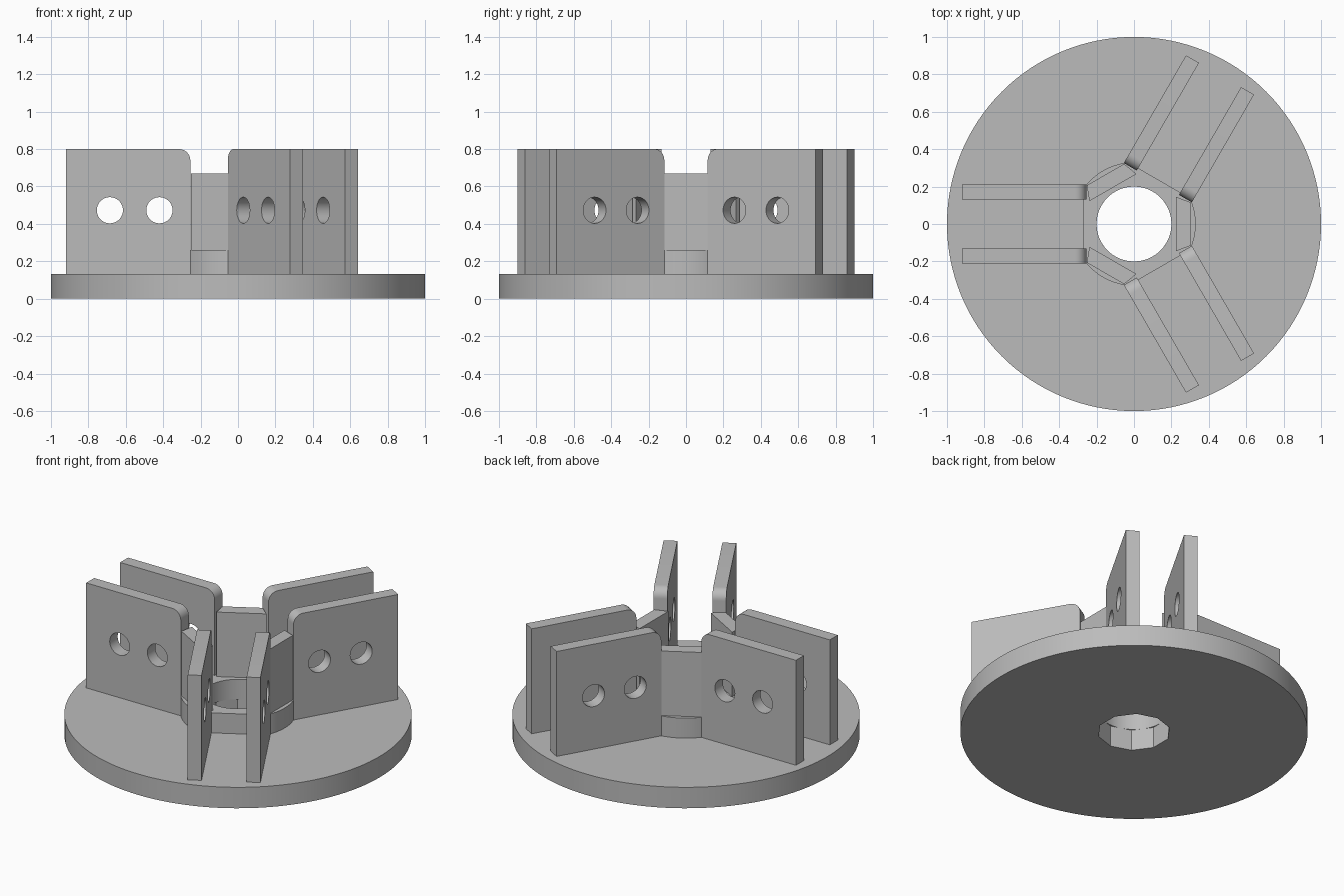
import bpy, bmesh
from math import pi, sin, cos, acos, radians
from mathutils import Matrix

cube = bpy.data.objects.get("Cube")
if cube:
    bpy.data.objects.remove(cube)

grey = bpy.data.materials.new("plain_grey")
grey.use_nodes = True
colour = (0.5, 0.5, 0.5, 1)
grey.diffuse_color = colour
grey.node_tree.nodes["Principled BSDF"].inputs["Base Color"].default_value = colour


def arc(radius, start, end, count, cx=0, cy=0):
    step = (end - start) / count
    return [(cx + radius * cos(start + i * step), cy + radius * sin(start + i * step))
            for i in range(count + 1)]


def circle(radius, count, cx=0, cy=0, turn=0):
    return arc(radius, turn, turn + 2 * pi, count, cx, cy)[:-1]


def plate(name, outlines, thickness, matrix):
    """Flat outline with holes, given thickness around its own plane."""
    curve = bpy.data.curves.new(name, "CURVE")
    curve.dimensions = "2D"
    curve.fill_mode = "BOTH"
    curve.extrude = thickness / 2
    for points in outlines:
        spline = curve.splines.new("POLY")
        spline.points.add(len(points) - 1)
        for target, (x, y) in zip(spline.points, points):
            target.co = (x, y, 0, 1)
        spline.use_cyclic_u = True
    obj = bpy.data.objects.new(name, curve)
    bpy.context.collection.objects.link(obj)
    bpy.ops.object.select_all(action="DESELECT")
    obj.select_set(True)
    bpy.context.view_layer.objects.active = obj
    bpy.ops.object.convert(target="MESH")
    obj = bpy.context.view_layer.objects.active
    mesh = obj.data
    bm = bmesh.new()
    bm.from_mesh(mesh)
    bmesh.ops.remove_doubles(bm, verts=bm.verts, dist=0.0001)
    bmesh.ops.recalc_face_normals(bm, faces=bm.faces)
    bm.transform(matrix)
    bm.to_mesh(mesh)
    bm.free()
    mesh.materials.clear()
    mesh.materials.append(grey)
    bpy.ops.object.shade_smooth_by_angle(angle=radians(30))
    return obj


def lift(z):
    return Matrix.Translation((0, 0, z))


BASE, RING_TOP, WALL_TOP, FIN_TOP = 0.133, 0.26, 0.67, 0.8

# Round base with a ten-sided hole
plate("base_disc", [circle(1, 128), circle(0.21, 10, turn=pi / 10)], BASE, lift(BASE / 2))

# Low hub: three arcs joined by flats that face the open fin pairs
hub_radius, flat = 0.33, 0.27
half = pi / 3 - acos(flat / hub_radius)
hub = []
for k in range(3):
    mid = k * 2 * pi / 3
    hub += arc(hub_radius, mid - half, mid + half, 12)
plate("hub_ring", [hub, circle(0.2, 64)], RING_TOP - BASE, lift((RING_TOP + BASE) / 2))

# Fin side profile: rounded inner top corner and two bolt holes
inner, outer, corner = 0.255, 0.92, 0.06
fin = [(outer, BASE), (outer, FIN_TOP)]
fin += arc(corner, pi / 2, pi, 8, inner + corner, FIN_TOP - corner)
fin += [(inner, BASE)]
holes = [circle(0.07, 40, u, 0.473) for u in (0.42, 0.685)]

# Wall joining neighbouring fins
wall = [(0.225, -0.145), (0.305, -0.115), (0.305, 0.115), (0.225, 0.145)]

for k, label in enumerate(("right_rear", "left", "right_front")):
    turn = Matrix.Rotation(pi / 3 + k * 2 * pi / 3, 4, "Z")
    for side in (-1, 1):
        place = turn @ Matrix.Translation((0, side * 0.17, 0)) @ Matrix.Rotation(pi / 2, 4, "X")
        plate(f"fin_{label}_{'a' if side < 0 else 'b'}", [fin] + holes, 0.08, place)
    spin = Matrix.Rotation(k * 2 * pi / 3, 4, "Z")
    plate(f"joining_wall_{k + 1}", [wall], WALL_TOP - BASE, spin @ lift((WALL_TOP + BASE) / 2))
